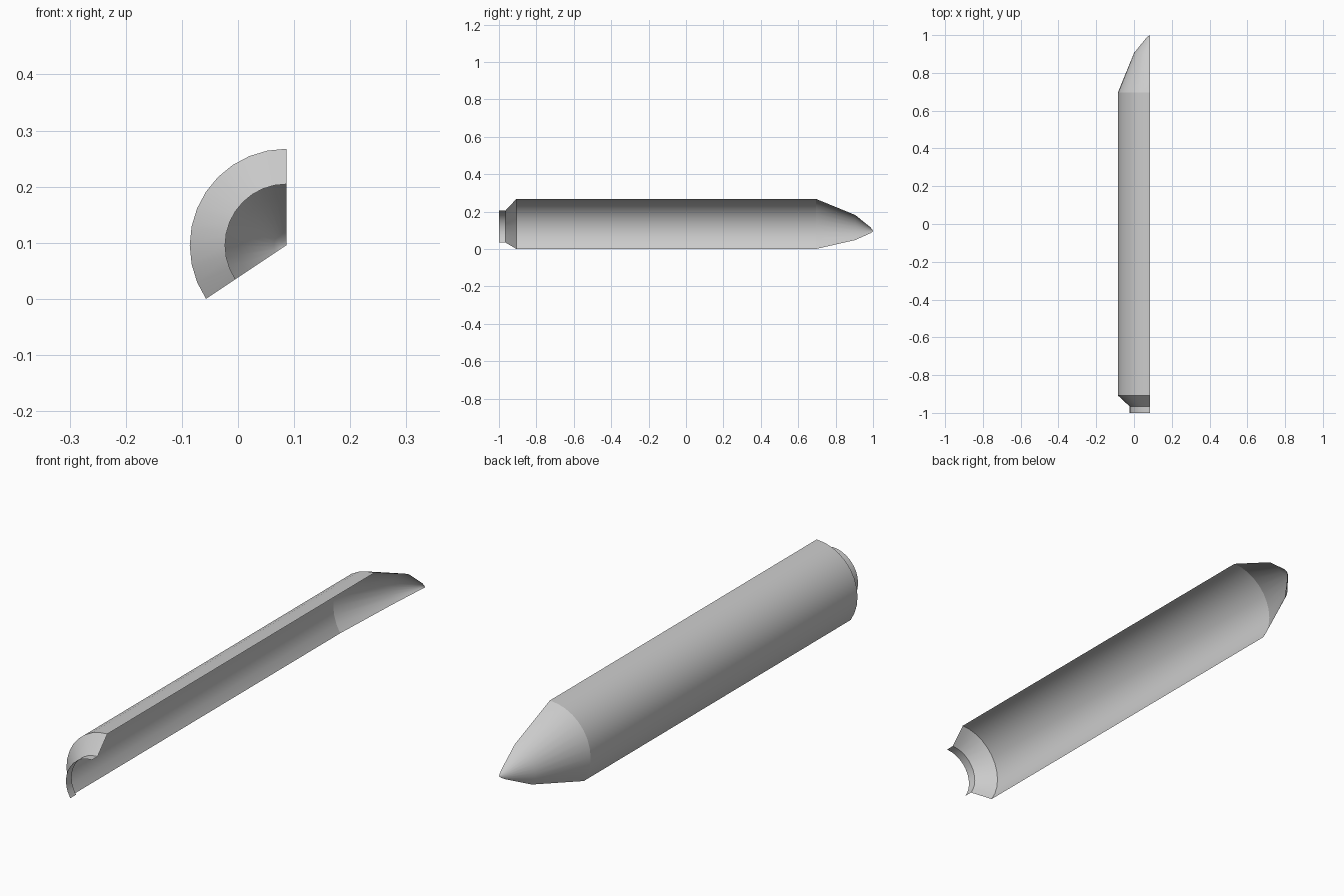
import bpy, bmesh, math

if "Cube" in bpy.data.objects:
    bpy.data.objects.remove(bpy.data.objects["Cube"])

R = 0.172                          # body radius
STEPS, STEP = 11, math.radians(11.25)   # 11 sides of a 32-sided round
CX, CZ = R / 2, R * math.sin(math.radians(33.75))

grey = bpy.data.materials.new("light_grey")
grey.diffuse_color = (0.6, 0.6, 0.6, 1)
grey.use_nodes = True
grey.node_tree.nodes["Principled BSDF"].inputs["Base Color"].default_value = grey.diffuse_color


def shell(name, profile):
    """Sweep a (y, radius) profile part way round the long axis, open sided."""
    bm = bmesh.new()
    rows = []
    for y, r in profile:
        angles = [math.pi / 2 + j * STEP for j in range(STEPS + 1)]
        rows.append([bm.verts.new((CX + r * math.cos(a), y, CZ + r * math.sin(a)))
                     for a in angles])
    for a, b in zip(rows, rows[1:]):
        for j in range(STEPS):
            bm.faces.new((a[j], b[j], b[j + 1], a[j + 1]))
    bmesh.ops.remove_doubles(bm, verts=bm.verts, dist=1e-5)
    mesh = bpy.data.meshes.new(name)
    bm.to_mesh(mesh)
    bm.free()
    mesh.materials.append(grey)
    obj = bpy.data.objects.new(name, mesh)
    bpy.context.collection.objects.link(obj)
    bpy.ops.object.select_all(action='DESELECT')
    obj.select_set(True)
    bpy.context.view_layer.objects.active = obj
    bpy.ops.object.shade_smooth_by_angle(angle=math.radians(20))


# Narrow collar, flare, long tube and rounded nose
shell("tail_collar", [(-1.0, 0.109), (-0.966, 0.109)])
shell("tail_flare", [(-0.966, 0.109), (-0.907, R)])
shell("body_tube", [(-0.907, R), (0.695, R)])
shell("nose", [(0.695, R), (0.905, 0.086), (0.984, 0.022), (0.996, 0.009), (1.0, 0.0)])
